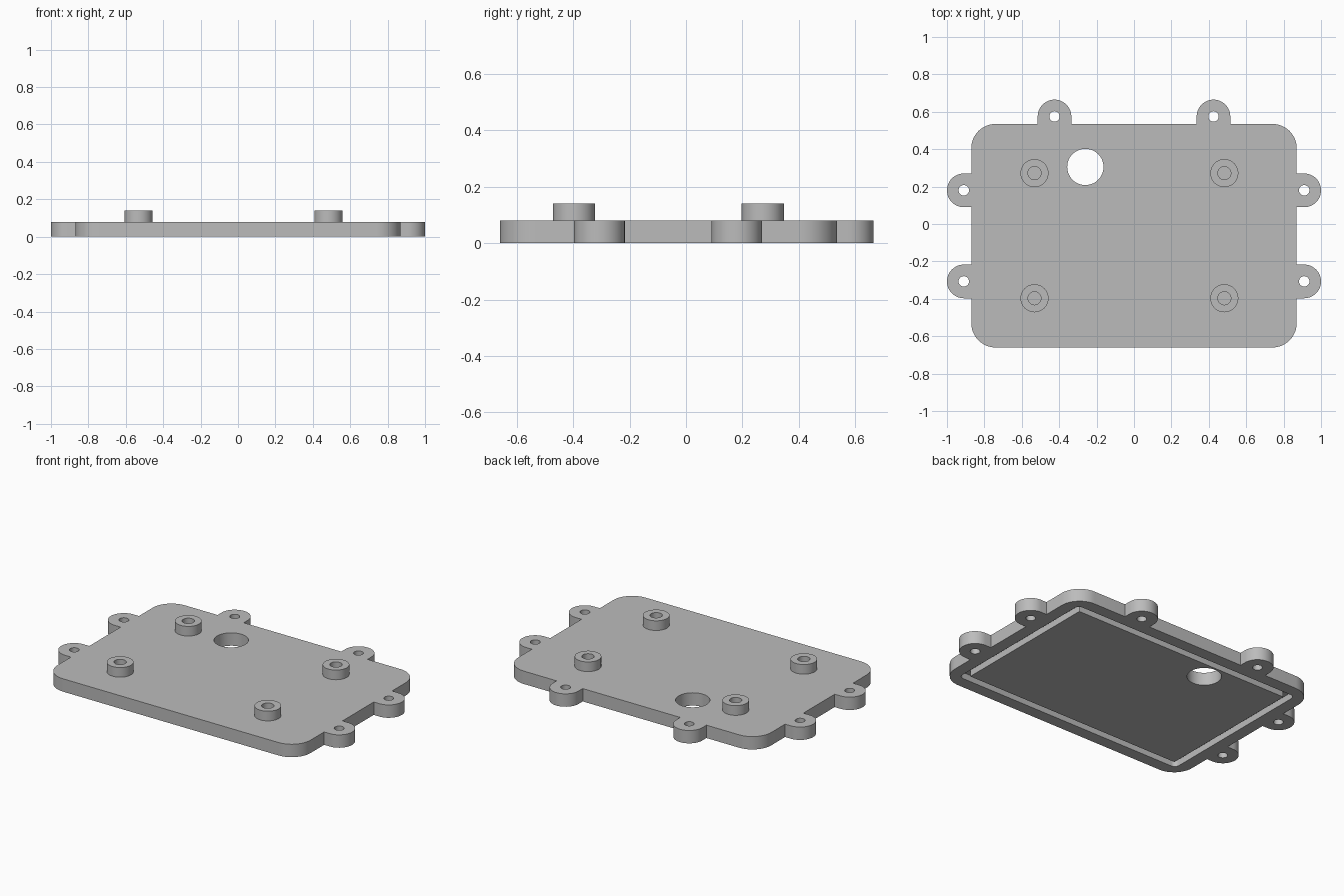
import bpy, bmesh
from math import sin, cos, pi, radians

cube = bpy.data.objects.get("Cube")
if cube:
    bpy.data.objects.remove(cube, do_unlink=True)

THICK, TOP = 0.08, 0.14                    # plate and boss heights
HALF_X, BACK, FRONT = 0.87, 0.535, -0.66   # plate edges
TAB_R, TAB_X, TAB_Y = 0.09, 0.91, 0.575    # ear radius and ear centre lines
SIDE_TABS, BACK_TAB = (0.18, -0.307), 0.425

gray = bpy.data.materials.new("plain_gray")
gray.use_nodes = True
gray.diffuse_color = (0.5, 0.5, 0.5, 1)
gray.node_tree.nodes["Principled BSDF"].inputs["Base Color"].default_value = (0.5, 0.5, 0.5, 1)


def arc(x, y, r, start, end, n):
    return [(x + r * cos(radians(start + (end - start) * i / n)),
             y + r * sin(radians(start + (end - start) * i / n))) for i in range(n + 1)]


def circle(x, y, r, n=40):
    return arc(x, y, r, 0, 360, n)[:-1]


def rounded_rect(margin, r):
    x, top, bottom = HALF_X - margin - r, BACK - margin - r, FRONT + margin + r
    corners = ((x, top, 0), (-x, top, 90), (-x, bottom, 180), (x, bottom, 270))
    return [p for cx, cy, a in corners for p in arc(cx, cy, r, a, a + 90, 8)]


def prism(bm, loop, z0, z1):
    low, high = ([bm.verts.new((x, y, z)) for x, y in loop] for z in (z0, z1))
    bm.faces.new(low)
    bm.faces.new(high)
    wall(bm, low, high)


def wall(bm, a, b):
    for i in range(len(a)):
        bm.faces.new((a[i - 1], a[i], b[i], b[i - 1]))


def tube(bm, outer, inner, z0, z1, closed=True):
    rings = [[bm.verts.new((x, y, z)) for x, y in loop]
             for loop, z in ((outer, z0), (outer, z1), (inner, z1), (inner, z0))]
    for i in range(3):
        wall(bm, rings[i], rings[i + 1])
    if closed:
        wall(bm, rings[3], rings[0])


def finish(name, bm):
    bmesh.ops.recalc_face_normals(bm, faces=bm.faces)
    mesh = bpy.data.meshes.new(name)
    bm.to_mesh(mesh)
    bm.free()
    mesh.materials.append(gray)
    obj = bpy.data.objects.new(name, mesh)
    bpy.context.collection.objects.link(obj)
    return obj


def activate(obj):
    bpy.ops.object.select_all(action='DESELECT')
    obj.select_set(True)
    bpy.context.view_layer.objects.active = obj


def ear(x, y, angle, edge):
    # semicircular end with a straight neck back to the plate edge
    end = arc(x, y, TAB_R, angle - 90, angle + 90, 24)
    if angle == 90:
        return [(end[0][0], edge)] + end + [(end[-1][0], edge)]
    return [(edge, end[0][1])] + end + [(edge, end[-1][1])]


# Plate outline with ears, walked anticlockwise from the front right corner
R = 0.13
half = arc(HALF_X - R, FRONT + R, R, 270, 360, 12)
for y in reversed(SIDE_TABS):
    half += ear(TAB_X, y, 0, HALF_X)
half += arc(HALF_X - R, BACK - R, R, 0, 90, 12)
half += ear(BACK_TAB, TAB_Y, 90, BACK)
outline = half + [(-x, y) for x, y in reversed(half)]
bm = bmesh.new()
prism(bm, outline, 0, THICK)
plate = finish("cover_plate", bm)

# Cutter: underside seal groove, screw holes and the round opening
bm = bmesh.new()
tube(bm, rounded_rect(0.075, 0.03), rounded_rect(0.12, 0.004), -0.02, 0.04)
for side in (-1, 1):
    for x, y in [(TAB_X, SIDE_TABS[0]), (TAB_X, SIDE_TABS[1]), (BACK_TAB, TAB_Y)]:
        prism(bm, circle(side * x, y, 0.028, 24), -0.05, TOP)
prism(bm, circle(-0.26, 0.305, 0.097, 48), -0.05, TOP)
cutter = finish("hole_cutter", bm)
cutter.hide_render = True

activate(plate)
cut = plate.modifiers.new("cut", 'BOOLEAN')
cut.operation, cut.solver, cut.object = 'DIFFERENCE', 'EXACT', cutter
bpy.ops.object.modifier_apply(modifier=cut.name)
bpy.data.objects.remove(cutter, do_unlink=True)
parts = [plate]

# Hollow mounting bosses on the top face
for row, y in (("back", 0.272), ("front", -0.397)):
    for side, x in (("right", -0.532), ("left", 0.483)):
        bm = bmesh.new()
        tube(bm, circle(x, y, 0.075), circle(x, y, 0.035), THICK, TOP, closed=False)
        parts.append(finish(f"{row}_{side}_boss", bm))

for obj in parts:
    activate(obj)
    bpy.ops.object.shade_smooth_by_angle(angle=radians(30))
